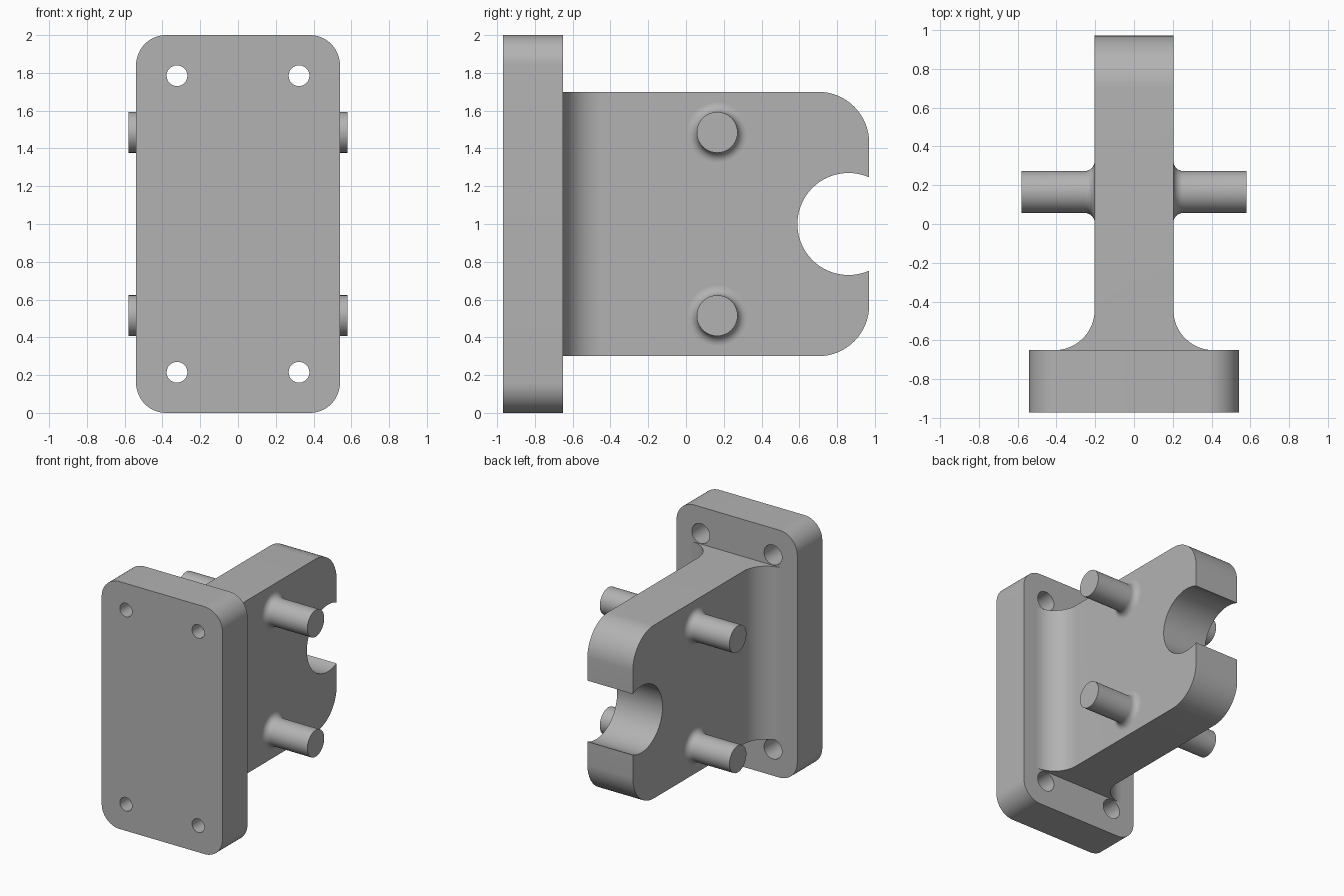
import bpy, bmesh
from math import sin, cos, pi, radians, asin
from mathutils import Vector

if "Cube" in bpy.data.objects:
    bpy.data.objects.remove(bpy.data.objects["Cube"], do_unlink=True)

grey = bpy.data.materials.new("plain grey")
grey.use_nodes = True
GREY = (0.45, 0.45, 0.45, 1)
grey.diffuse_color = GREY
grey.node_tree.nodes["Principled BSDF"].inputs["Base Color"].default_value = GREY


def arc(cx, cy, r, start, end, n=16):
    """Points on an arc, angles in degrees."""
    angles = [radians(start + (end - start) * i / n) for i in range(n + 1)]
    return [(cx + r * cos(a), cy + r * sin(a)) for a in angles]


def prism(name, outline, place, extrude):
    """Extrude a flat outline; place maps (u, v) to a 3D point."""
    bm = bmesh.new()
    face = bm.faces.new([bm.verts.new(place(u, v)) for u, v in outline])
    grown = bmesh.ops.extrude_face_region(bm, geom=[face])["geom"]
    moved = [g for g in grown if isinstance(g, bmesh.types.BMVert)]
    bmesh.ops.translate(bm, verts=moved, vec=Vector(extrude))
    return finish(name, bm)


def finish(name, bm):
    bmesh.ops.recalc_face_normals(bm, faces=bm.faces)
    mesh = bpy.data.meshes.new(name)
    bm.to_mesh(mesh)
    bm.free()
    mesh.materials.append(grey)
    obj = bpy.data.objects.new(name, mesh)
    bpy.context.collection.objects.link(obj)
    return obj


def select(obj):
    bpy.ops.object.select_all(action='DESELECT')
    obj.select_set(True)
    bpy.context.view_layer.objects.active = obj


def combine(obj, tool, operation):
    select(obj)
    mod = obj.modifiers.new("combine", 'BOOLEAN')
    mod.operation, mod.object, mod.solver = operation, tool, 'EXACT'
    bpy.ops.object.modifier_apply(modifier=mod.name)
    bpy.data.objects.remove(tool, do_unlink=True)


def smooth(obj):
    select(obj)
    bpy.ops.object.shade_smooth_by_angle(angle=radians(25))


FRONT, SEAT, BACK = -0.97, -0.65, 0.97   # y of plate front, plate back, web end
HALF_W, WEB = 0.54, 0.203                # half widths of plate and web

# Mounting plate with rounded corners
r, w = 0.16, HALF_W - 0.16
outline = (arc(w, 2 - r, r, 0, 90) + arc(-w, 2 - r, r, 90, 180)
           + arc(-w, r, r, 180, 270) + arc(w, r, r, 270, 360))
bracket = prism("mounting_bracket", outline, lambda u, v: (u, FRONT, v),
                (0, SEAT - FRONT, 0))

# Web seen from above, flaring into the plate
f = 0.207
flare = arc(WEB + f, SEAT + f, f, 270, 180)
half = [(WEB + f, SEAT - 0.1)] + flare + [(WEB, BACK)]
outline = half + [(-x, y) for x, y in reversed(half)]
web = prism("web", outline, lambda u, v: (u, v, 0.3), (0, 0, 1.4))

# Side silhouette of the web: rounded back corners and a round notch
r, notch, ny = 0.27, 0.27, 0.86
open_angle = 90 - asin((BACK - ny) / notch) * 180 / pi
outline = ([(FRONT, 0.3)] + arc(BACK - r, 0.3 + r, r, 270, 360)
           + arc(ny, 1, notch, 360 - open_angle, open_angle, 48)
           + arc(BACK - r, 1.7 - r, r, 0, 90) + [(FRONT, 1.7)])
# Ends overshoot slightly so that only the silhouette trims the web
outline = [(y + (0.0005 if y > BACK - 1e-6 else 0), z) for y, z in outline]
side = prism("side_silhouette", outline, lambda u, v: (-1, u, v), (2, 0, 0))
combine(web, side, 'INTERSECT')
combine(bracket, web, 'UNION')

# Counterbored bolt holes
for x in (-0.323, 0.323):
    for z in (0.215, 1.785):
        for radius, start in ((0.055, FRONT - 0.1), (0.08, SEAT - 0.2)):
            hole = prism("hole_cutter", arc(x, z, radius, 0, 348.75, 31),
                         lambda u, v: (u, start, v), (0, SEAT + 0.04 - start, 0))
            combine(bracket, hole, 'DIFFERENCE')
smooth(bracket)


# Round pegs with a small flare where they meet the web
def peg(name, side, z, radius=0.108, flare=0.05, n=40):
    profile = [(WEB - 0.02, radius + flare)]
    profile += arc(WEB + flare, radius + flare, flare, 180, 270, 8) + [(0.58, radius)]
    bm = bmesh.new()
    rings = [[bm.verts.new((side * x, 0.165 + q * cos(2 * pi * i / n),
                            z + q * sin(2 * pi * i / n))) for i in range(n)]
             for x, q in profile]
    for a, b in zip(rings, rings[1:]):
        for i in range(n):
            j = (i + 1) % n
            bm.faces.new((a[i], a[j], b[j], b[i]))
    bm.faces.new(rings[0])
    bm.faces.new(rings[-1])
    smooth(finish(name, bm))


for side, label in ((1, "left"), (-1, "right")):
    for z, level in ((0.515, "lower"), (1.485, "upper")):
        peg(f"{label}_{level}_peg", side, z)
